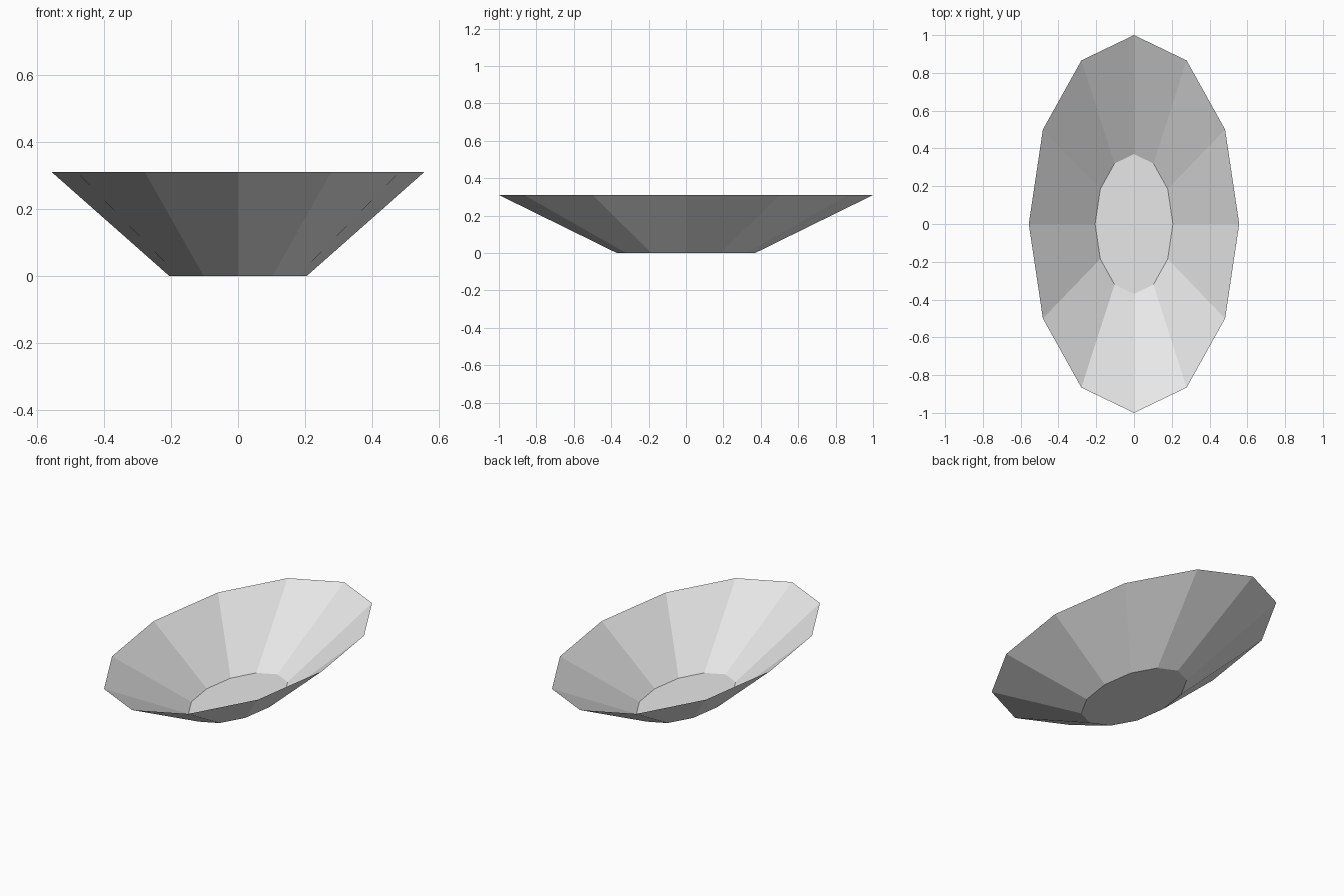
import bpy, bmesh
from mathutils import Matrix

cube = bpy.data.objects.get("Cube")
if cube:
    bpy.data.objects.remove(cube, do_unlink=True)

SIDES = 12
HEIGHT = 0.31
RIM_RADIUS = 1.0
BASE_RADIUS = 0.37
WIDTH_RATIO = 0.557


def make_material(name, colour):
    mat = bpy.data.materials.new(name)
    mat.use_nodes = True
    mat.diffuse_color = colour
    mat.node_tree.nodes["Principled BSDF"].inputs["Base Color"].default_value = colour
    return mat


# Thin oval dish: flared faceted wall with a flat base, open at the top
bm = bmesh.new()
bmesh.ops.create_cone(
    bm, cap_ends=True, cap_tris=False, segments=SIDES,
    radius1=BASE_RADIUS, radius2=RIM_RADIUS, depth=HEIGHT,
    matrix=Matrix.Translation((0, 0, HEIGHT / 2)),
)
lid = [f for f in bm.faces if f.normal.z > 0.9 and f.calc_center_median().z > HEIGHT / 2]
bmesh.ops.delete(bm, geom=lid, context="FACES_ONLY")

# Squeeze the round dish into an oval
bmesh.ops.scale(bm, vec=(WIDTH_RATIO, 1, 1), verts=bm.verts)

mesh = bpy.data.meshes.new("oval_dish")
bm.to_mesh(mesh)
bm.free()
mesh.materials.append(make_material("light_grey", (0.8, 0.8, 0.8, 1)))
dish = bpy.data.objects.new("oval_dish", mesh)
bpy.context.collection.objects.link(dish)
